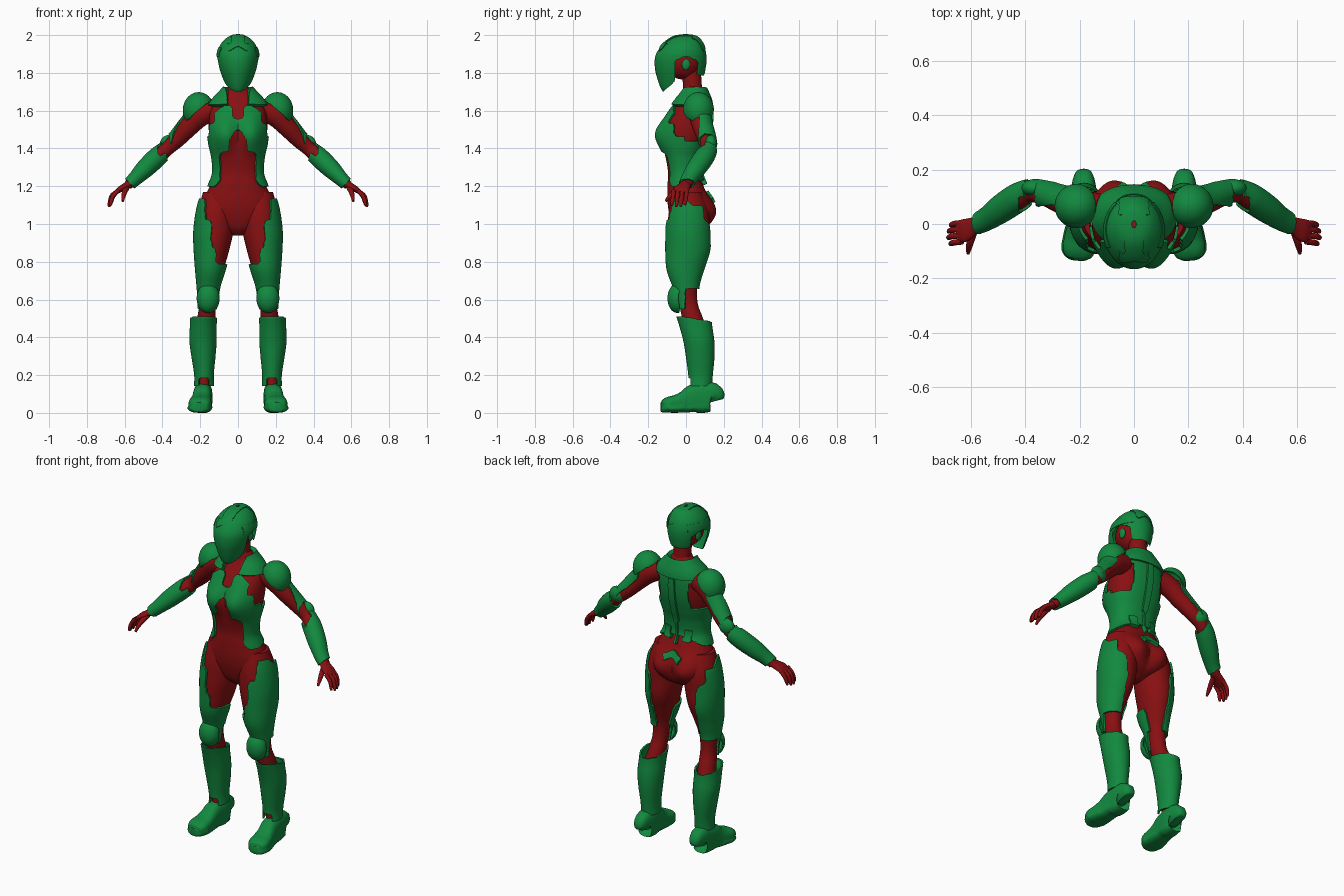
import bpy, bmesh
from math import cos, sin, pi, copysign
from mathutils import Vector

cube = bpy.data.objects.get("Cube")
if cube:
    bpy.data.objects.remove(cube, do_unlink=True)


def material(name, rgb):
    m = bpy.data.materials.new(name)
    m.use_nodes = True
    m.diffuse_color = (*rgb, 1)
    m.node_tree.nodes["Principled BSDF"].inputs["Base Color"].default_value = (*rgb, 1)
    return m


GREEN = material("armour green", (0.006, 0.25, 0.05))
RED = material("suit red", (0.25, 0.005, 0.006))


def finish(name, bm, mat, mirror=False, thick=0.0):
    """Turn a bmesh into a smooth object, optionally thickened and mirrored."""
    mesh = bpy.data.meshes.new(name)
    bm.to_mesh(mesh)
    bm.free()
    mesh.materials.append(mat)
    ob = bpy.data.objects.new(name, mesh)
    bpy.context.collection.objects.link(ob)
    bpy.ops.object.select_all(action="DESELECT")
    bpy.context.view_layer.objects.active = ob
    ob.select_set(True)
    if thick:
        mod = ob.modifiers.new("thickness", "SOLIDIFY")
        mod.thickness, mod.offset = thick, 1
        bpy.ops.object.modifier_apply(modifier=mod.name)
    bpy.ops.object.shade_smooth_by_angle(angle=0.7)
    if mirror:
        ob.modifiers.new("other side", "MIRROR")
    return ob


def spline(rows, sub):
    rows = [Vector(r) for r in rows]
    pad = [rows[0]] + rows + [rows[-1]]
    out = []
    for a, b, c, d in zip(pad, pad[1:], pad[2:], pad[3:]):
        for k in range(sub):
            t = k / sub
            out.append(b + (c - a) * t / 2 + (a - 2.5 * b + 2 * c - d / 2) * t * t
                       + (1.5 * (b - c) + (d - a) / 2) * t ** 3)
    return out + [rows[-1]]


def loft(name, rows, mat, mirror=False, flat=False, ref=(0, 1, 0), seg=32, sub=6, power=2.0, push=None):
    """Skin rings (x, y, z, radius_u, radius_v) along a smooth path."""
    rings = spline(rows, sub)
    bm = bmesh.new()
    loops = []
    for i, r in enumerate(rings):
        p = Vector(r[:3])
        t = Vector(rings[min(i + 1, len(rings) - 1)][:3]) - Vector(rings[max(i - 1, 0)][:3])
        t = Vector((0, 0, 1)) if flat else t.normalized()
        u = Vector(ref).cross(t).normalized()
        v = t.cross(u)
        loop = []
        for k in range(seg):
            c, s = cos(2 * pi * k / seg), sin(2 * pi * k / seg)
            c, s = (copysign(abs(w) ** (2 / power), w) for w in (c, s))
            q = p + u * c * r[3] + v * s * r[4]
            loop.append(bm.verts.new(push(q, s) if push else q))
        loops.append(loop)
    for a, b in zip(loops, loops[1:]):
        for k in range(seg):
            bm.faces.new((a[k], a[(k + 1) % seg], b[(k + 1) % seg], b[k]))
    bm.faces.new(loops[0])
    bm.faces.new(loops[-1])
    bmesh.ops.recalc_face_normals(bm, faces=bm.faces)
    return finish(name, bm, mat, mirror)


def trim(bm, rule):
    """Keep faces that pass the rule and relax the cut edge."""
    drop = [f for f in bm.faces
            if len(f.verts) > 4 or not rule(abs(f.calc_center_median().x), *f.calc_center_median().yz)]
    bmesh.ops.delete(bm, geom=drop, context="FACES")
    for _ in range(4):
        rim = [v for v in bm.verts if v.is_boundary]
        bmesh.ops.smooth_vert(bm, verts=rim, factor=0.5, use_axis_x=True, use_axis_y=True, use_axis_z=True)


def plate(name, source, rule, thick, mirror=False, mat=GREEN):
    bm = bmesh.new()
    bm.from_mesh(source.data)
    trim(bm, rule)
    return finish(name, bm, mat, mirror, thick)


def ball(name, centre, size, mat, rule=None, thick=0.0, mirror=True):
    bm = bmesh.new()
    bmesh.ops.create_uvsphere(bm, u_segments=40, v_segments=28, radius=1)
    for v in bm.verts:
        v.co = Vector(centre) + Vector(a * b for a, b in zip(v.co, size))
    if rule:
        trim(bm, rule)
    return finish(name, bm, mat, mirror, thick)


# Torso: (z, half width, front y, back y), with bust and seat pushed out
def bulges(q, s):
    def bump(x, z, w, h):
        return 2.718 ** -(((abs(q.x) - x) / w) ** 2 + ((q.z - z) / h) ** 2)
    if s < 0:
        q.y -= 0.052 * bump(0.075, 1.475, 0.065, 0.085) * min(1, -2 * s)
    else:
        q.y += 0.046 * bump(0.085, 1.06, 0.075, 0.085) * min(1, 2 * s)
    return q


profile = [(.94, .03, -.03, .04), (.98, .1, -.065, .1), (1.05, .172, -.088, .12), (1.12, .182, -.098, .12),
           (1.2, .15, -.098, .092), (1.27, .126, -.095, .068), (1.35, .13, -.105, .075), (1.42, .145, -.11, .095),
           (1.5, .155, -.106, .115), (1.58, .15, -.085, .122), (1.64, .125, -.05, .118), (1.69, .08, -.02, .1),
           (1.73, .048, -.015, .08)]
torso = loft("body_suit", [(0, (f + b) / 2, z, w, (b - f) / 2) for z, w, f, b in profile], RED,
             flat=True, seg=96, sub=10, power=2.25, push=bulges)


def chest_rule(x, y, z):
    if z > 1.625 or (-.055 < y < .04 and z > 1.47):
        return False
    if y < 0:
        belly = z > 1.4 - .25 * x or (x > .088 and z > 1.19 + 1.2 * max(0, .12 - x))
        keyhole = x < .04 and 1.36 < z < 1.49 - x * x * 25
        collar = z > 1.56 and x < .028
        slit = x < .004 and z > 1.5
        return belly and not (keyhole or collar or slit) and not (x > .12 and z > 1.53)
    return z > 1.25 - .5 * max(0, x - .05) and not (x > .095 and 1.44 < z < 1.6)


plate("chest_armour", torso, chest_rule, 0.012)
plate("collar_armour", torso, lambda x, y, z: 1.615 < z < 1.715 and (x > .05 or y > .06)
      and (y < .005 or y > .03 or x > .05), 0.024)
plate("spine_ridge", torso, lambda x, y, z: y > .03 and 1.2 < z < 1.62 and x < .012 + .03 * (z - 1.2), 0.024)
plate("lower_back_flap", torso, lambda x, y, z: y > .02 and 1.22 < z < 1.3 and .035 < x < .085, 0.02)
plate("tailbone_plate", torso, lambda x, y, z: y > .04 and x < .06 and abs(z - 1.155 + .5 * x) < .022, 0.014)

# Neck, head and helmet
loft("neck", [(0, .045, 1.62, .065, .06), (0, .035, 1.72, .05, .05), (0, .025, 1.86, .052, .052)], RED, flat=True)
ball("head", (0, -.015, 1.865), (.088, .1, .1), RED, mirror=False)
shape = [(1.695, .035, -.115, -.01), (1.72, .055, -.132, .03), (1.77, .08, -.15, .085), (1.83, .1, -.163, .103),
         (1.89, .108, -.16, .106), (1.94, .096, -.13, .094), (1.975, .07, -.09, .072), (1.992, .042, -.055, .048),
         (1.998, .006, -.012, .01)]
shell = loft("helmet_form", [(0, (f + b) / 2, z, w, (b - f) / 2) for z, w, f, b in shape], GREEN,
             flat=True, seg=72, sub=8)


def helmet_rule(x, y, z):
    if y < -.055:
        return z > 1.70 + .8 * max(0, y + .12)
    if y > .055:
        return z > 1.785
    return z > 1.885 - .4 * abs(y)


plate("helmet", shell, helmet_rule, 0.002)
plate("crown_plate", shell, lambda x, y, z: z > 1.9 and x < (.055 if z < 1.955 or y > .03 else .035)
      and z > 1.935 - .6 * min(x, .04), 0.007)
plate("brow_plate", shell, lambda x, y, z: x > .06 and z > 1.885 and z < 1.935 and y > -.09, 0.006)
bpy.data.objects.remove(shell, do_unlink=True)
ball("ear_disc", (.083, .0, 1.845), (.012, .022, .03), GREEN)

# Legs: red suit with thigh armour
leg = loft("legs", [(.105, .01, 1.17, .08, .075), (.114, .015, 1.07, .097, .105), (.125, .012, .96, .1, .11),
                    (.135, .01, .86, .088, .108), (.146, -.003, .76, .07, .088), (.156, 0, .67, .052, .06),
                    (.16, .012, .58, .044, .05), (.168, .035, .5, .048, .055), (.18, .068, .38, .052, .06),
                    (.18, .075, .2, .036, .042), (.183, .07, .09, .034, .04)],
           RED, mirror=True, flat=True, seg=64, sub=12)


def thigh_rule(x, y, z):
    if not .655 < z < 1.14 - 1.2 * max(0, y):
        if not (.655 < z < 1.1 and y < .09 and x > .17):
            return False
    if y < .02:
        return x > (.06 if z < .79 else .115 if z < .88 else .135 if z < 1.02 else .165)
    return x > .145 + .25 * max(0, z - .95)


plate("thigh_armour", leg, thigh_rule, 0.012, True)
ball("knee_pad", (.158, -.045, .607), (.053, .045, .07), GREEN, lambda x, y, z: y < -.035, 0.008)
plate("knee_cuff", leg, lambda x, y, z: .545 < z < .665 and y < 0, 0.012, True)

# Shin armour, open tubes flared at the top
shin = loft("shin_form", [(.18, .075, .13, .044, .052), (.18, .077, .2, .042, .055), (.183, .075, .3, .054, .066),
                          (.185, .068, .38, .062, .072), (.184, .052, .46, .061, .077), (.182, .042, .515, .062, .085)],
            GREEN, flat=True, seg=48, sub=9)
plate("shin_armour", shin, lambda x, y, z: z < .51 - .2 * max(0, y)
      and z > (.185 if y < .05 and .16 < x < .2 else .14), 0.01, True)
bpy.data.objects.remove(shin, do_unlink=True)

# Boots, skinned from heel to toe over a flat sole
steps = [(.146, .03, .1, .025), (.135, .045, .15, .045), (.09, .05, .16, .05), (.04, .05, .15, .05),
         (-.005, .053, .118, .052), (-.05, .06, .096, .058), (-.09, .062, .085, .06),
         (-.12, .05, .066, .046), (-.134, .025, .045, .02)]
boot = loft("boots", [(.185 + .1 * max(0, .08 - y), y, h / 2 + (.01 if abs(y) > .13 else 0), h / 2, w)
                      for y, _, h, w in steps], GREEN, mirror=True, ref=(1, 0, 0), power=2.8)
for v in boot.data.vertices:
    v.co.z = max(0, v.co.z)
    v.co.x += (v.co.x - .19) * .12 * (1 if v.co.z < .03 else 0)

# Arms
arm = loft("arms", [(.12, .06, 1.61, .055, .05), (.2, .07, 1.575, .06, .055), (.26, .085, 1.515, .052, .05),
                    (.32, .108, 1.45, .044, .044), (.38, .118, 1.395, .038, .038), (.43, .095, 1.352, .043, .044),
                    (.49, .055, 1.295, .04, .042), (.54, .02, 1.245, .03, .034), (.58, 0, 1.207, .024, .03)],
           RED, mirror=True, seg=48, sub=9)
plate("upper_arm_plate", arm, lambda x, y, z: .225 < x < .36 and x + z > 1.775 and y > .07, 0.01, True)
plate("forearm_armour", arm, lambda x, y, z: .365 < x - .25 * (z - 1.3) and x - z < -.64
      and not (x < .42 and x + z > 1.755 + .4 * (x - .36) and y < .1), 0.01, True)
ball("elbow_pad", (.365, .133, 1.425), (.048, .032, .046), GREEN)
ball("shoulder_pad", (.208, .066, 1.602), (.076, .074, .088), GREEN,
     lambda x, y, z: .65 * (x - .208) + .76 * (z - 1.602) > -.005, 0.008)

# Hands
loft("palms", [(.568, .002, 1.217, .022, .028), (.595, -.01, 1.2, .019, .034), (.625, -.024, 1.183, .016, .042),
               (.648, -.03, 1.165, .01, .038)], RED, mirror=True)
for i, name in enumerate(["little", "ring", "middle", "index"]):
    y = .004 - .023 * i
    reach = (.0, .008, .01, .002)[i]
    loft(name + "_fingers", [(.632, y, 1.178, .011, .011), (.658 + reach, y - .003, 1.15, .011, .011),
                             (.67 + reach, y - .007, 1.12 - reach, .01, .01),
                             (.673 + reach, y - .01, 1.1 - reach, .006, .006)], RED, mirror=True, seg=14)
loft("thumbs", [(.588, -.02, 1.195, .014, .016), (.6, -.06, 1.17, .014, .014), (.607, -.088, 1.145, .011, .011),
                (.61, -.108, 1.12, .006, .006)], RED, mirror=True, seg=16, ref=(1, 0, 0))
